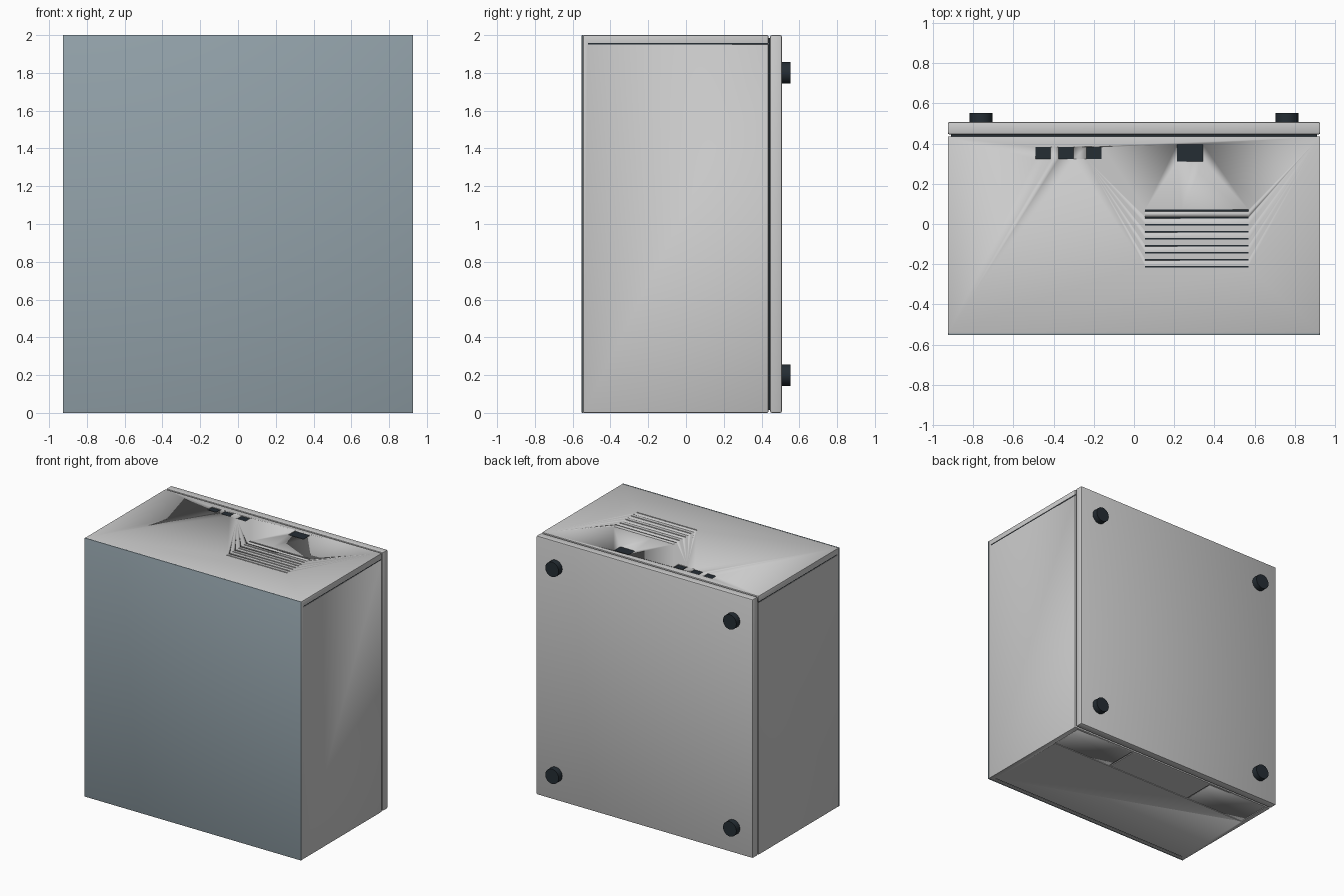
import bpy, bmesh, math
from mathutils import Matrix, Vector

if "Cube" in bpy.data.objects:
    bpy.data.objects.remove(bpy.data.objects["Cube"])


def material(name, rgb):
    m = bpy.data.materials.new(name)
    m.diffuse_color = (*rgb, 1)
    m.use_nodes = True
    m.node_tree.nodes["Principled BSDF"].inputs["Base Color"].default_value = m.diffuse_color
    return m


DARK = material("dark_plastic", (0.018, 0.026, 0.034))
GLASS = material("blue_grey_lid", (0.29, 0.36, 0.40))


def boxes(name, extents, mat=None, bevel=0):
    """One object from boxes given as (x0, x1, y0, y1, z0, z1)."""
    bm = bmesh.new()
    for x0, x1, y0, y1, z0, z1 in extents:
        centre = Vector((x0 + x1, y0 + y1, z0 + z1)) / 2
        size = Matrix.Diagonal((x1 - x0, y1 - y0, z1 - z0, 1))
        bmesh.ops.create_cube(bm, size=1, matrix=Matrix.Translation(centre) @ size)
    if bevel:
        bmesh.ops.bevel(bm, geom=bm.edges[:], offset=bevel, segments=2,
                        profile=0.5, affect='EDGES')
    return finish(name, bm, mat)


def finish(name, bm, mat):
    me = bpy.data.meshes.new(name)
    bm.to_mesh(me)
    bm.free()
    ob = bpy.data.objects.new(name, me)
    bpy.context.collection.objects.link(ob)
    if mat:
        me.materials.append(mat)
    bpy.context.view_layer.objects.active = ob
    bpy.ops.object.select_all(action='DESELECT')
    ob.select_set(True)
    bpy.ops.object.shade_smooth_by_angle(angle=math.radians(40))
    return ob


def cut(ob, extents):
    cutter = boxes("cutter", extents)
    cutter.hide_render = True
    mod = ob.modifiers.new("cut", 'BOOLEAN')
    mod.operation = 'DIFFERENCE'
    mod.solver = 'EXACT'
    mod.use_self = True
    mod.object = cutter
    bpy.context.view_layer.objects.active = ob
    bpy.ops.object.modifier_apply(modifier=mod.name)
    bpy.data.objects.remove(cutter)


W = 0.926
# main case, base plate and the recessed core bridging the gap between them
case = boxes("case", [(-W, W, -0.545, 0.436, 0, 2)], bevel=0.005)
base = boxes("base_plate", [(-W, W, 0.446, 0.507, 0, 2)], bevel=0.008)
boxes("gap_core", [(-W + 0.015, W - 0.015, 0.42, 0.46, 0.015, 1.985)], DARK)

# tinted lid over the front
boxes("lid", [(-W, W, -0.552, -0.544, 0, 2)], GLASS, bevel=0.002)

# back panel openings on the upper face: (x0, x1, y0, y1)
ports = [(x, x + 0.076, 0.324, 0.382) for x in (-0.49, -0.376, -0.237)]
ports.append((0.214, 0.344, 0.31, 0.395))
vents = [(0.055, 0.57, y - 0.004, y + 0.004)
         for y in (0.067 - 0.035 * i for i in range(9))]

# front panel seams on the lower face, slot along the lid edge
disc_slot = (-0.885, 0.885, -0.516, -0.506)
seams = [(-0.885, 0.885, 0.16, 0.166)]
for s in (-1, 1):
    for x, half in ((0.37, 0.006), (0.885, 0.003)):
        seams.append((s * x - half, s * x + half, 0.16, 0.42))

# side grooves marking the rear frame
grooves = [(x - 0.008, x + 0.008, -0.52, 0.45, 1.95, 1.958) for x in (-W, W)]

cut(case, [(*p, 1.985, 2.02) for p in ports + vents]
    + [(*s, -0.02, 0.006) for s in seams]
    + [(*disc_slot, -0.02, 0.012)] + grooves)

# dark inserts inside the openings
boxes("port_inserts", [(*p, 1.98, 1.995) for p in ports], DARK)
boxes("vent_inserts", [(*v, 1.98, 1.995) for v in vents], DARK)
boxes("front_slot_insert", [(*disc_slot, 0.004, 0.014)], DARK)
boxes("groove_inserts", [(x - 0.006, x + 0.006, -0.52, 0.434, 1.95, 1.958)
                         for x in (-W + 0.009, W - 0.009)], DARK)

# round rubber feet
for side, x in (("left", -0.76), ("right", 0.76)):
    for level, z in (("lower", 0.2), ("upper", 1.8)):
        bm = bmesh.new()
        bmesh.ops.create_cone(
            bm, cap_ends=True, segments=32, radius1=0.057, radius2=0.057, depth=0.05,
            matrix=Matrix.Translation((x, 0.527, z)) @ Matrix.Rotation(math.pi / 2, 4, 'X'))
        finish(f"{level}_{side}_foot", bm, DARK)
